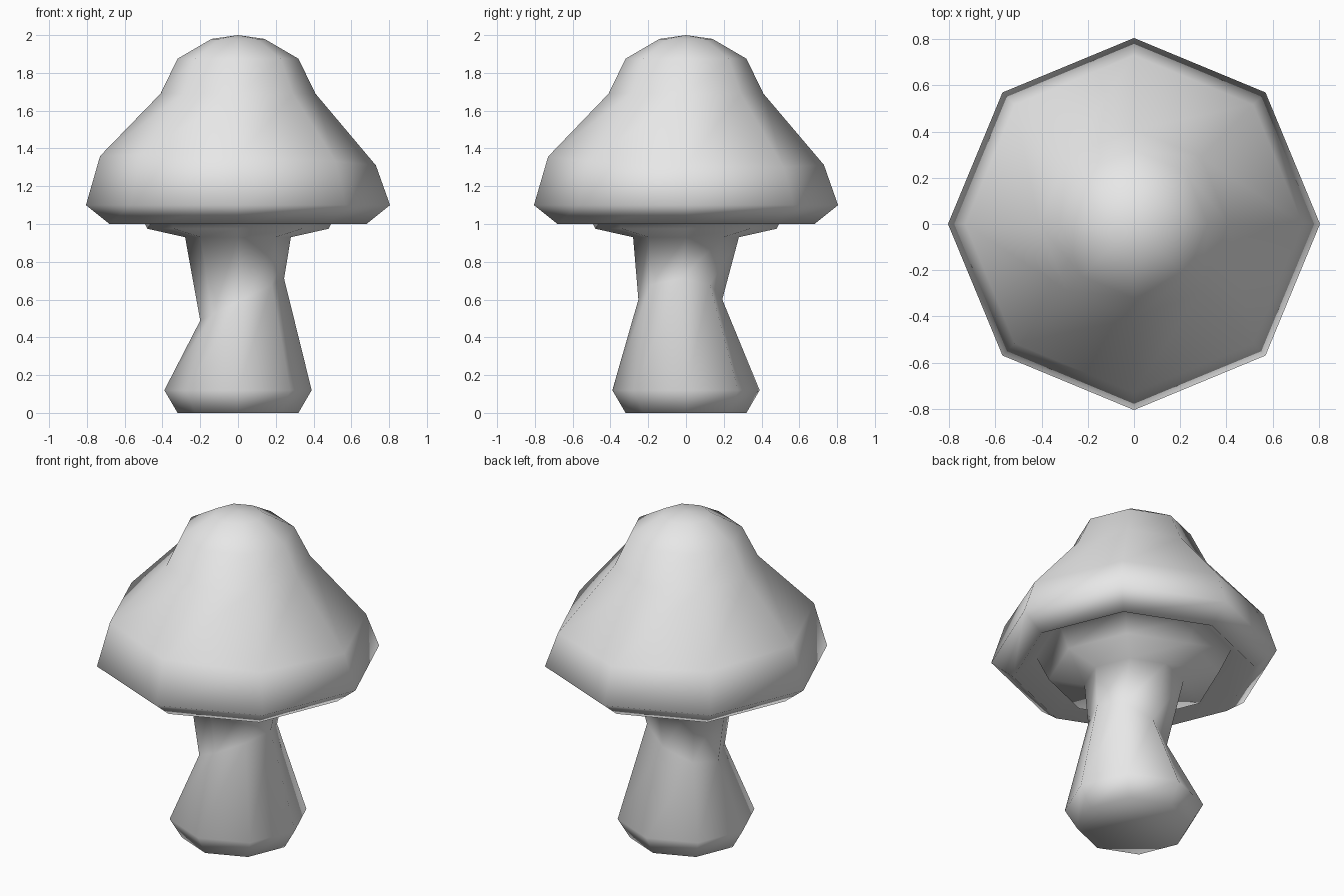
import bpy
import bmesh
from math import cos, sin, pi

SIDES = 8

cube = bpy.data.objects.get("Cube")
if cube:
    bpy.data.objects.remove(cube)

grey = bpy.data.materials.new("plain grey")
grey.use_nodes = True
colour = (0.8, 0.8, 0.8, 1)
grey.diffuse_color = colour
grey.node_tree.nodes["Principled BSDF"].inputs["Base Color"].default_value = colour

bm = bmesh.new()


def ring(radius, z, cx=0, cy=0, tilt_x=0, tilt_y=0):
    """Octagon of vertices, optionally shifted and sloped."""
    verts = []
    for i in range(SIDES):
        a = 2 * pi * i / SIDES
        dx, dy = radius * cos(a), radius * sin(a)
        verts.append(bm.verts.new((cx + dx, cy + dy, z + tilt_x * dx + tilt_y * dy)))
    return verts


rings = [
    # stem, with a leaning waist
    ring(0.32, 0), ring(0.39, 0.12),
    ring(0.222, 0.6, 0.022, -0.03, tilt_x=0.5),
    ring(0.28, 0.93),
    # flared collar and recess under the cap
    ring(0.48, 0.975), ring(0.55, 1.12),
    # cap rim and dome
    ring(0.68, 1.0), ring(0.805, 1.1),
    ring(0.73, 1.335, tilt_x=-0.034, tilt_y=-0.03),
    ring(0.41, 1.69), ring(0.32, 1.875), ring(0.14, 1.98),
]

# skin neighbouring rings
for low, high in zip(rings, rings[1:]):
    for i in range(SIDES):
        j = (i + 1) % SIDES
        bm.faces.new((low[i], low[j], high[j], high[i]))

# flat foot and shallow peak
bm.faces.new(rings[0][::-1])
peak = bm.verts.new((0, 0, 2))
for i in range(SIDES):
    bm.faces.new((rings[-1][i], rings[-1][(i + 1) % SIDES], peak))

for face in bm.faces:
    face.smooth = True
bmesh.ops.recalc_face_normals(bm, faces=bm.faces[:])

mesh = bpy.data.meshes.new("mushroom")
bm.to_mesh(mesh)
bm.free()
mesh.materials.append(grey)
mushroom = bpy.data.objects.new("mushroom", mesh)
bpy.context.collection.objects.link(mushroom)
